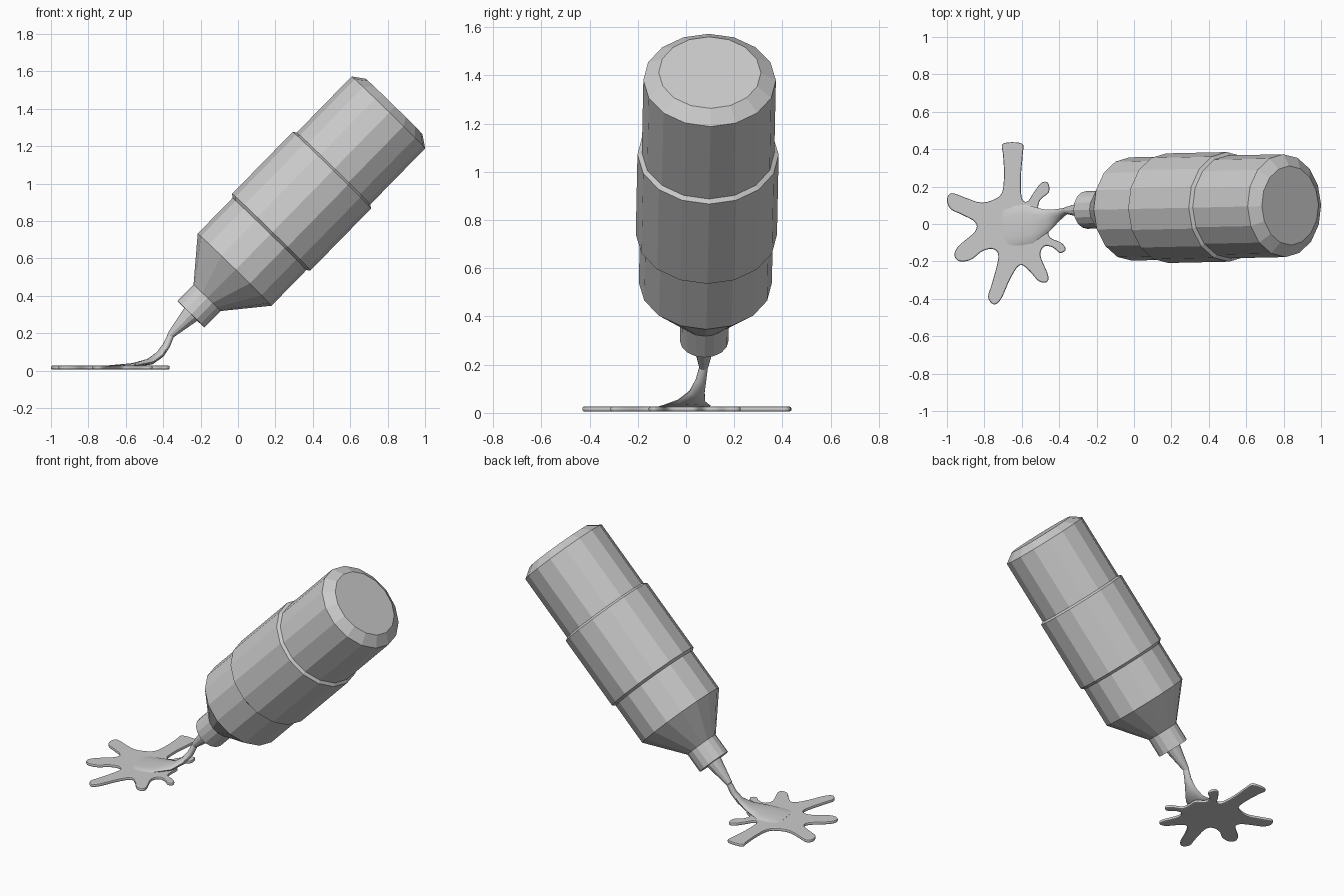
import bpy, bmesh, math
from mathutils import Vector

if "Cube" in bpy.data.objects:
    bpy.data.objects.remove(bpy.data.objects["Cube"])

BASE = Vector((0.804, 0.098, 1.38))      # centre of the bottle's wide end
TIP = Vector((-0.36, 0.073, 0.19))       # nozzle opening
AXIS = (TIP - BASE).normalized()
ROT = AXIS.to_track_quat('Z', 'Y')


def mesh_from_rings(name, rings):
    """Bridge closed rings of points and cap both ends."""
    bm = bmesh.new()
    loops = [[bm.verts.new(p) for p in ring] for ring in rings]
    n = len(loops[0])
    for a, b in zip(loops, loops[1:]):
        for i in range(n):
            j = (i + 1) % n
            bm.faces.new((a[i], a[j], b[j], b[i]))
    bm.faces.new(loops[0][::-1])
    bm.faces.new(loops[-1])
    bmesh.ops.recalc_face_normals(bm, faces=bm.faces)
    me = bpy.data.meshes.new(name)
    bm.to_mesh(me)
    bm.free()
    ob = bpy.data.objects.new(name, me)
    bpy.context.collection.objects.link(ob)
    return ob


def lathe(name, profile, sides=16):
    """Turn (radius, distance along axis) pairs around the tilted axis."""
    rings = [[(r * math.cos(2 * math.pi * i / sides),
               r * math.sin(2 * math.pi * i / sides), d) for i in range(sides)]
             for r, d in profile]
    ob = mesh_from_rings(name, rings)
    ob.location = BASE
    ob.rotation_mode = 'QUATERNION'
    ob.rotation_quaternion = ROT
    return ob


def smooth_loop(pts, steps=4):
    """Closed Catmull-Rom curve through 2D points."""
    out, n = [], len(pts)
    for i in range(n):
        a, b, c, d = (Vector(pts[(i + k) % n]) for k in (-1, 0, 1, 2))
        for s in range(steps):
            t = s / steps
            out.append(0.5 * (2 * b + (c - a) * t + (2 * a - 5 * b + 4 * c - d) * t * t
                              + (3 * b - a - 3 * c + d) * t ** 3))
    return out


# Bottle: chamfered base, raised label band, conical shoulder
lathe("bottle_body", [(0.212, -0.044), (0.275, 0.0), (0.275, 0.42), (0.293, 0.432),
                      (0.293, 0.895), (0.276, 0.91), (0.276, 1.176), (0.095, 1.394)])
lathe("cap", [(0.101, 1.385), (0.101, 1.51)])
lathe("nozzle", [(0.05, 1.505), (0.019, 1.666)], 12)

# Splat: outline in hundredths of a unit, thickened with a rounded edge
outline = [(-70, 43), (-70, 37), (-69.5, 27), (-70.5, 17), (-75, 13), (-82, 11.5), (-90, 14),
           (-97.5, 16.5), (-100, 13), (-98, 8), (-92, 5), (-85, 1), (-85, -4), (-94, -12),
           (-96, -17), (-93, -20), (-87, -19), (-81, -14.5), (-75, -13.5), (-72.5, -18),
           (-76, -32), (-78, -39), (-75, -43), (-71, -40), (-66, -29), (-61, -22), (-56, -25),
           (-51, -30.5), (-46.5, -31), (-46, -27), (-50, -17), (-48, -12), (-43.5, -12.5),
           (-39.5, -15.5), (-36.5, -13.5), (-39, -10), (-45, -7), (-46, -1), (-46, 4),
           (-51, 8), (-50, 13), (-45.5, 17), (-46, 22), (-49.5, 22), (-53.5, 17), (-57, 12),
           (-60, 14), (-60.5, 25), (-59.5, 37), (-60, 43)]
curve = bpy.data.curves.new("splat", 'CURVE')
curve.dimensions = '2D'
curve.fill_mode = 'BOTH'
curve.extrude = 0.003
curve.bevel_depth = 0.007
curve.bevel_resolution = 1
curve.offset = -0.007
pts = smooth_loop(outline)
spline = curve.splines.new('POLY')
spline.points.add(len(pts) - 1)
for sp, p in zip(spline.points, pts):
    sp.co = (p.x / 100, p.y / 100, 0, 1)
spline.use_cyclic_u = True
splat = bpy.data.objects.new("splat", curve)
bpy.context.collection.objects.link(splat)
splat.location.z = 0.016
bpy.context.view_layer.objects.active = splat
splat.select_set(True)
bpy.ops.object.convert(target='MESH')

# Stream: ellipses swept from the nozzle, flattening into the puddle (centre, half width, half thickness)
path = [((-0.358, 0.073, 0.190), 0.018, 0.018), ((-0.382, 0.062, 0.135), 0.023, 0.019),
        ((-0.418, 0.045, 0.085), 0.036, 0.019), ((-0.470, 0.020, 0.048), 0.062, 0.017),
        ((-0.560, 0.000, 0.029), 0.105, 0.011), ((-0.700, -0.02, 0.022), 0.110, 0.005)]
rings = []
for k, (c, w, h) in enumerate(path):
    t = Vector(path[min(k + 1, len(path) - 1)][0]) - Vector(path[max(k - 1, 0)][0])
    side = t.cross(Vector((0, 0, 1))).normalized()
    up = side.cross(t).normalized()
    rings.append([Vector(c) + side * w * math.cos(a) + up * h * math.sin(a)
                  for a in (2 * math.pi * i / 12 for i in range(12))])
stream = mesh_from_rings("stream", rings)

bpy.ops.object.select_all(action='DESELECT')
for ob in (stream, bpy.context.view_layer.objects["splat"]):
    ob.select_set(True)
    bpy.context.view_layer.objects.active = ob
bpy.ops.object.shade_smooth_by_angle(angle=math.radians(40))
